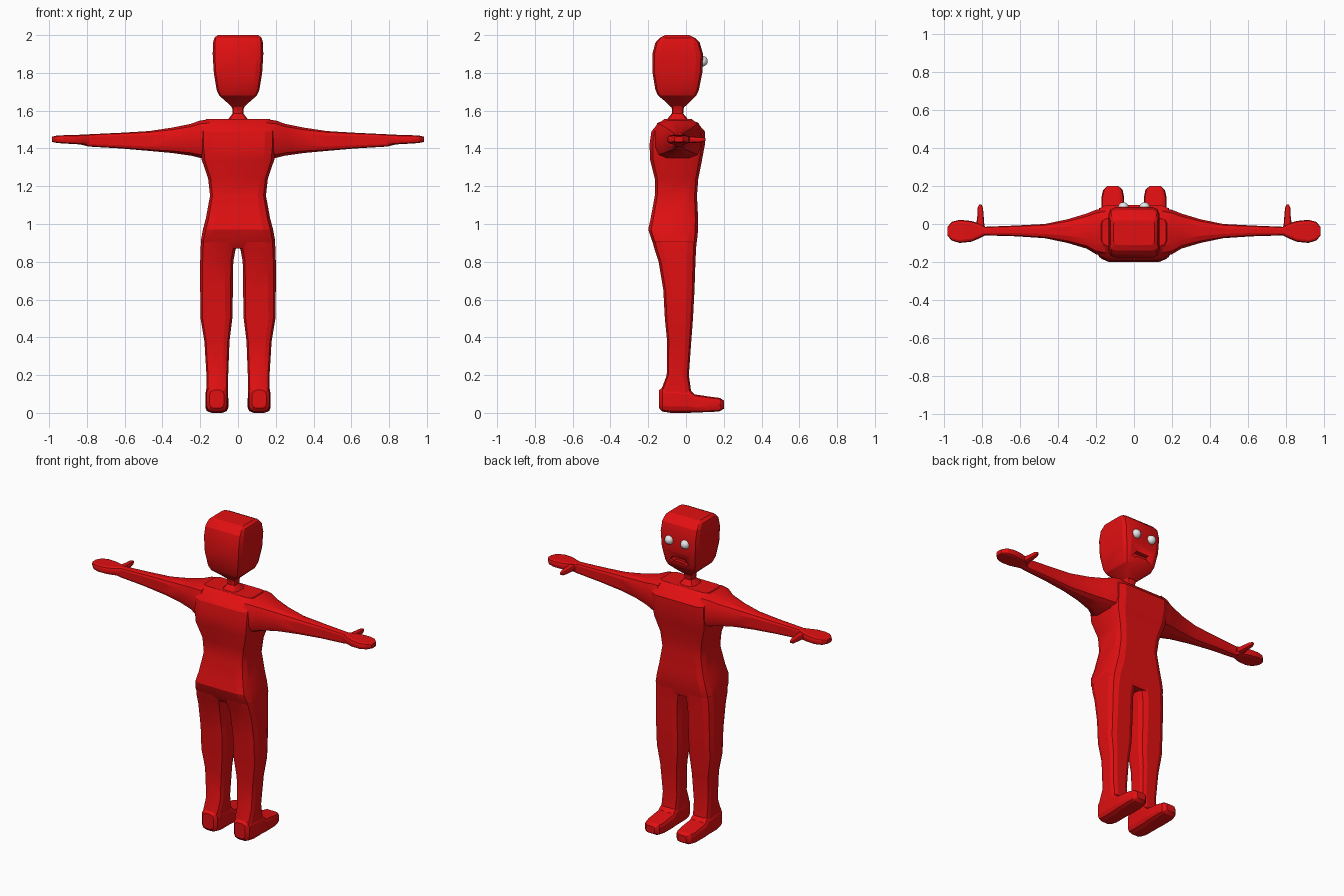
import bpy, bmesh, math
from mathutils import Vector


def material(name, rgb):
    m = bpy.data.materials.new(name)
    m.diffuse_color = (*rgb, 1)
    return m


RED = material("red skin", (0.76, 0.005, 0.006))
WHITE = material("eye white", (0.8, 0.8, 0.8))


def finish(name, bm, mat, mirror=False, angle=22):
    bmesh.ops.recalc_face_normals(bm, faces=bm.faces)
    me = bpy.data.meshes.new(name)
    bm.to_mesh(me)
    bm.free()
    me.materials.append(mat)
    ob = bpy.data.objects.new(name, me)
    bpy.context.collection.objects.link(ob)
    if mirror:
        ob.modifiers.new("Mirror", 'MIRROR')
    bpy.ops.object.select_all(action='DESELECT')
    ob.select_set(True)
    bpy.context.view_layer.objects.active = ob
    bpy.ops.object.shade_smooth_by_angle(angle=math.radians(angle))
    return ob


def loft(name, axis, rows, corner=0.3, mirror=False):
    """Skin rounded rectangles; each row is (position, a0, a1, b0, b1)."""
    bm = bmesh.new()
    rings = []
    for p, a0, a1, b0, b1 in rows:
        ca, cb, ha, hb = (a0 + a1) / 2, (b0 + b1) / 2, (a1 - a0) / 2, (b1 - b0) / 2
        r = corner * 2 * min(ha, hb)
        ring = []
        for q, (sa, sb) in enumerate([(1, 1), (-1, 1), (-1, -1), (1, -1)]):
            for k in range(3):
                t = (q + k / 2) * math.pi / 2
                a = ca + sa * (ha - r) + r * math.cos(t)
                b = cb + sb * (hb - r) + r * math.sin(t)
                co = {'X': (p, a, b), 'Y': (a, p, b), 'Z': (a, b, p)}[axis]
                ring.append(bm.verts.new(co))
        rings.append(ring)
    for lo, hi in zip(rings, rings[1:]):
        for i in range(12):
            j = (i + 1) % 12
            bm.faces.new((lo[i], lo[j], hi[j], hi[i]))
    bm.faces.new(rings[0])
    bm.faces.new(rings[-1])
    return finish(name, bm, RED, mirror)


def centred(rows):
    """Expand (z, half width, y0, y1) to symmetric loft rows."""
    return [(z, -w, w, y0, y1) for z, w, y0, y1 in rows]


# Torso from the crotch to the shoulder line
loft("torso", 'Z', centred([
    (0.87, 0.185, -0.155, 0.05), (0.91, 0.197, -0.18, 0.058),
    (0.97, 0.186, -0.20, 0.064), (1.03, 0.170, -0.187, 0.064),
    (1.15, 0.148, -0.165, 0.058), (1.24, 0.158, -0.165, 0.065),
    (1.34, 0.192, -0.19, 0.085), (1.42, 0.20, -0.193, 0.10),
    (1.49, 0.20, -0.183, 0.10), (1.53, 0.19, -0.15, 0.065),
    (1.555, 0.17, -0.115, 0.03)]), 0.2)

# Neck
loft("neck", 'Z', centred([
    (1.53, 0.075, -0.12, 0.025), (1.555, 0.052, -0.10, 0.01),
    (1.585, 0.028, -0.075, -0.015), (1.61, 0.03, -0.075, -0.012),
    (1.65, 0.05, -0.09, 0.0)]))

# Head, tapering to the chin
head = loft("head", 'Z', centred([
    (1.62, 0.032, -0.08, -0.008), (1.645, 0.06, -0.105, 0.02),
    (1.68, 0.10, -0.148, 0.055), (1.71, 0.113, -0.162, 0.068),
    (1.80, 0.128, -0.177, 0.086), (1.90, 0.134, -0.178, 0.09),
    (1.96, 0.132, -0.162, 0.073), (1.985, 0.125, -0.14, 0.048),
    (2.0, 0.108, -0.11, 0.018)]), 0.14)

# Mouth recess with a drooping outline
bm = bmesh.new()
outline = [(-0.068, 1.722), (-0.045, 1.755), (0.045, 1.755), (0.068, 1.722),
           (0.05, 1.716), (0.035, 1.728), (-0.035, 1.728), (-0.05, 1.716)]
front = bm.faces.new([bm.verts.new((x, 0.12, z)) for x, z in outline])
ext = bmesh.ops.extrude_face_region(bm, geom=[front])
for v in ext['geom']:
    if isinstance(v, bmesh.types.BMVert):
        v.co.y = 0.05
cutter = finish("mouth_cutter", bm, RED)
cutter.hide_render = True
cutter.hide_viewport = True
cut = head.modifiers.new("Mouth", 'BOOLEAN')
cut.operation = 'DIFFERENCE'
cut.object = cutter

# Eyes
bm = bmesh.new()
bmesh.ops.create_uvsphere(bm, u_segments=20, v_segments=12, radius=0.028)
bmesh.ops.translate(bm, vec=Vector((0.056, 0.087, 1.862)), verts=bm.verts)
finish("eyes", bm, WHITE, True, 60)

# Arms reaching sideways
loft("arms", 'X', [
    (0.15, -0.17, 0.085, 1.345, 1.553), (0.20, -0.16, 0.075, 1.35, 1.548),
    (0.25, -0.13, 0.055, 1.362, 1.53), (0.35, -0.10, 0.025, 1.376, 1.51),
    (0.47, -0.075, 0.0, 1.387, 1.492), (0.62, -0.065, -0.008, 1.40, 1.483),
    (0.79, -0.06, -0.015, 1.41, 1.475), (0.83, -0.06, -0.015, 1.42, 1.47)], 0.3, True)

# Flat hands
loft("hands", 'X', [
    (0.785, -0.06, -0.012, 1.415, 1.475), (0.82, -0.078, 0.005, 1.42, 1.473),
    (0.86, -0.094, 0.016, 1.423, 1.472), (0.92, -0.10, 0.022, 1.426, 1.47),
    (0.96, -0.088, 0.012, 1.429, 1.468), (0.985, -0.062, -0.015, 1.435, 1.462)],
    0.35, True)

# Thumbs
loft("thumbs", 'Y', [
    (-0.04, 0.785, 0.84, 1.43, 1.468), (0.0, 0.79, 0.832, 1.428, 1.466),
    (0.05, 0.794, 0.826, 1.43, 1.462), (0.085, 0.797, 0.825, 1.433, 1.46),
    (0.102, 0.804, 0.818, 1.44, 1.454)], 0.35, True)

# Legs from hip to ankle
loft("legs", 'Z', [
    (0.04, 0.055, 0.17, -0.135, 0.03), (0.13, 0.054, 0.168, -0.128, 0.025),
    (0.20, 0.052, 0.167, -0.102, 0.015), (0.38, 0.045, 0.178, -0.10, 0.028),
    (0.50, 0.03, 0.198, -0.112, 0.037), (0.65, 0.027, 0.2, -0.12, 0.045),
    (0.80, 0.025, 0.2, -0.145, 0.05), (0.86, 0.014, 0.199, -0.165, 0.053),
    (0.91, 0.0, 0.195, -0.178, 0.056)], 0.25, True)

# Feet
loft("feet", 'Y', [
    (-0.142, 0.075, 0.15, 0.025, 0.12), (-0.125, 0.058, 0.167, 0.007, 0.135),
    (-0.08, 0.053, 0.172, 0.0, 0.14), (0.015, 0.053, 0.172, 0.0, 0.128),
    (0.045, 0.051, 0.173, 0.002, 0.098), (0.14, 0.052, 0.172, 0.005, 0.084),
    (0.18, 0.06, 0.163, 0.009, 0.079), (0.2, 0.082, 0.142, 0.022, 0.066)],
    0.28, True)
